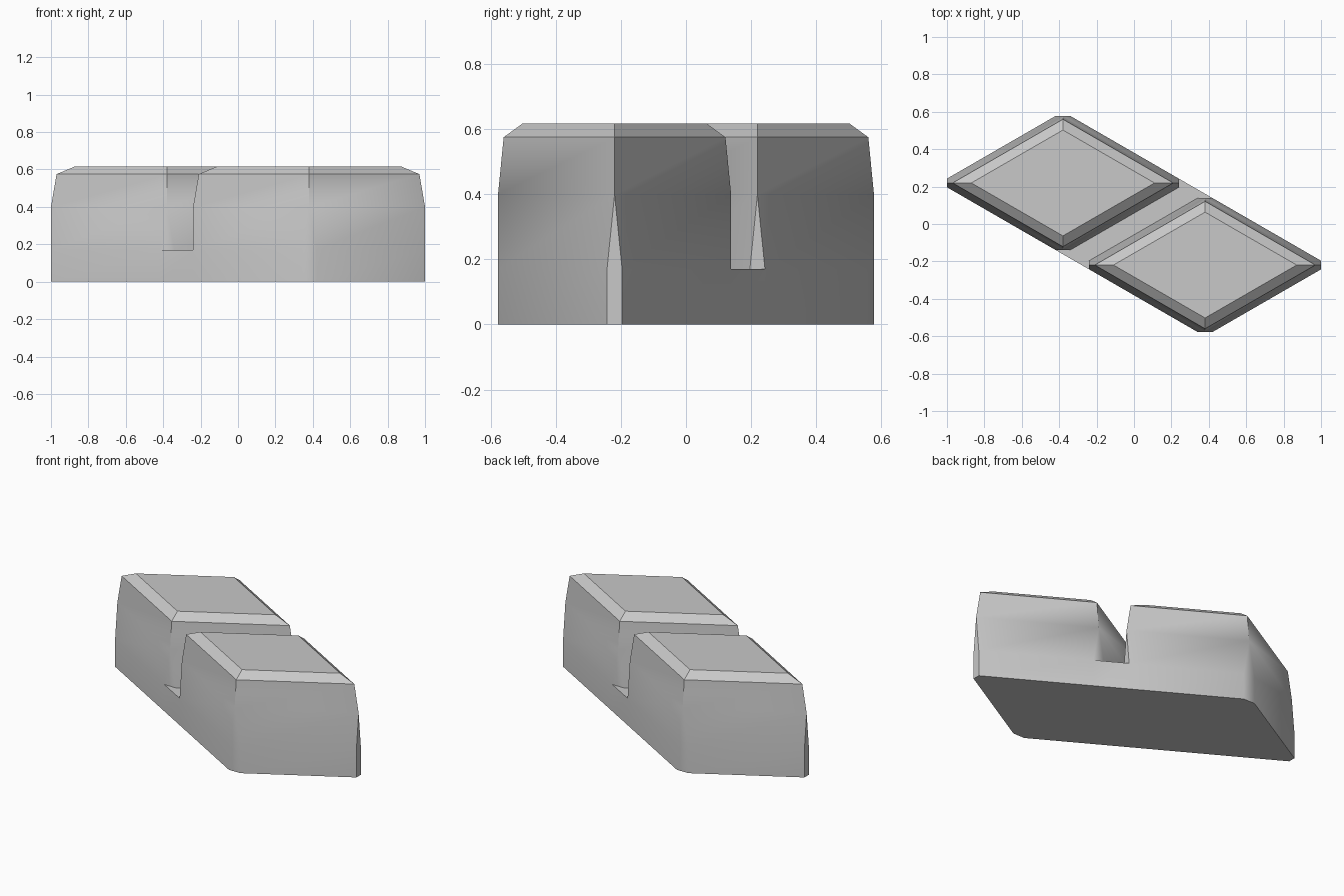
import bpy, bmesh, math

cube = bpy.data.objects.get("Cube")
if cube:
    bpy.data.objects.remove(cube, do_unlink=True)

SLOPE = math.tan(math.radians(30))   # every diamond edge runs at 30 degrees
OFFSET = 0.38                        # pad centre along x
FULL, CLIP = 0.66, 0.04              # half width of the diamond, corner cut
FLOOR, TOP_RINGS = 0.17, ((0.40, 0.62), (0.575, 0.59), (0.617, 0.49))

grey = bpy.data.materials.new("light_grey")
grey.use_nodes = True
grey.diffuse_color = (0.58, 0.58, 0.58, 1)
grey.node_tree.nodes["Principled BSDF"].inputs["Base Color"].default_value = (0.58, 0.58, 0.58, 1)

bm = bmesh.new()


def clipped_ring(side):
    """Diamond with cut corners, counterclockwise from the lower right point."""
    w = FULL - CLIP
    pts = [(w, -CLIP), (w, CLIP), (CLIP, w), (-CLIP, w),
           (-w, CLIP), (-w, -CLIP), (-CLIP, -w), (CLIP, -w)]
    return [bm.verts.new((x + side * OFFSET, (y - side * OFFSET) * SLOPE, FLOOR)) for x, y in pts]


def sharp_ring(side, z, w):
    pts = [(w, 0), (0, w), (-w, 0), (0, -w)]
    return [bm.verts.new((x + side * OFFSET, (y - side * OFFSET) * SLOPE, z)) for x, y in pts]


def add_pad(side):
    """Tapered block whose cut corners run out to sharp edges."""
    foot = clipped_ring(side)
    rings = [sharp_ring(side, z, w) for z, w in TOP_RINGS]
    first = rings[0]
    for i in range(4):
        j = (i + 1) % 4
        bm.faces.new((foot[2 * i], foot[2 * i + 1], first[i]))
        bm.faces.new((foot[2 * i + 1], foot[2 * j], first[j], first[i]))
        for low, high in zip(rings, rings[1:]):
            bm.faces.new((low[i], low[j], high[j], high[i]))
    bm.faces.new(rings[-1])
    return foot


# Two pads
L, R = add_pad(-1), add_pad(1)

# Groove floor between the pads
bm.faces.new((L[6], R[5], R[4], R[3], R[2], L[1], L[0], L[7]))

# Shared base: vertical walls and flat underside
outline = R[:3] + L[1:7] + R[5:]
ground = [bm.verts.new((v.co.x, v.co.y, 0)) for v in outline]
for i in range(len(outline)):
    j = (i + 1) % len(outline)
    bm.faces.new((ground[i], ground[j], outline[j], outline[i]))
bm.faces.new(ground[::-1])
bmesh.ops.recalc_face_normals(bm, faces=bm.faces)

mesh = bpy.data.meshes.new("twin_pad_block")
bm.to_mesh(mesh)
bm.free()
mesh.materials.append(grey)
block = bpy.data.objects.new("twin_pad_block", mesh)
bpy.context.collection.objects.link(block)

# Soft corners low down, crisp edges elsewhere
bpy.ops.object.select_all(action="DESELECT")
block.select_set(True)
bpy.context.view_layer.objects.active = block
bpy.ops.object.shade_smooth_by_angle(angle=math.radians(35))
